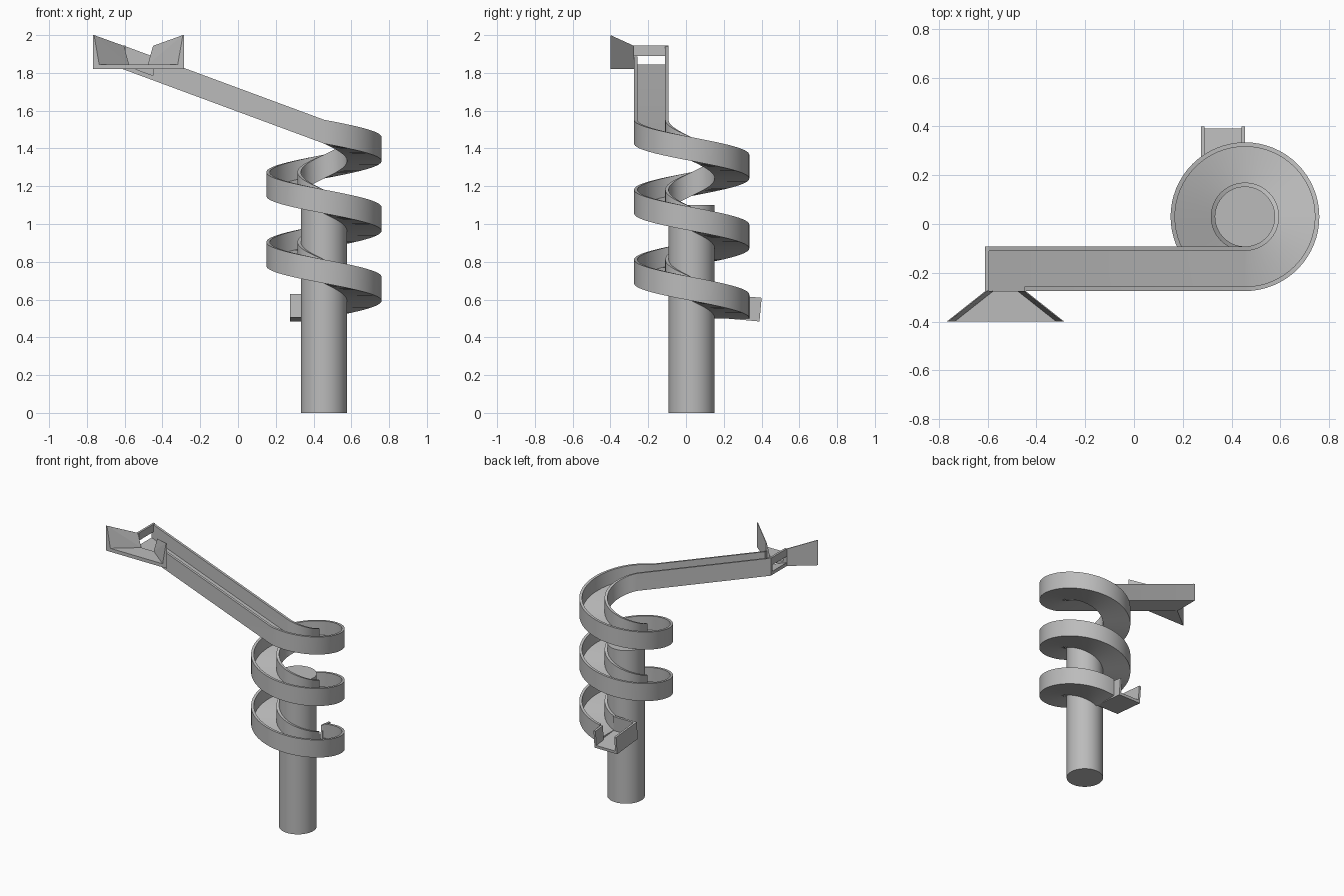
import bpy, bmesh
from math import sin, cos, pi
from mathutils import Matrix, Vector

cube = bpy.data.objects.get("Cube")
if cube:
    bpy.data.objects.remove(cube)

grey = bpy.data.materials.new("plain grey")
grey.use_nodes = True
colour = (0.5, 0.5, 0.5, 1)
grey.diffuse_color = colour
grey.node_tree.nodes["Principled BSDF"].inputs["Base Color"].default_value = colour

CX, CY = 0.455, 0.03            # column axis
R_IN, R_OUT = 0.122, 0.305      # channel edges
HEIGHT, WALL, FLOOR = 0.126, 0.018, 0.025
START_Z, PITCH, TURNS = 1.426, 0.37, 2.5
SLOPE = 0.37
END_X, GATE_X = -0.61, -0.45    # upper end and side opening


def finish(bm, name, smooth=False):
    bmesh.ops.recalc_face_normals(bm, faces=bm.faces)
    mesh = bpy.data.meshes.new(name)
    bm.to_mesh(mesh)
    bm.free()
    mesh.materials.append(grey)
    obj = bpy.data.objects.new(name, mesh)
    bpy.context.collection.objects.link(obj)
    if smooth:
        bpy.ops.object.select_all(action='DESELECT')
        obj.select_set(True)
        bpy.context.view_layer.objects.active = obj
        bpy.ops.object.shade_smooth_by_angle(angle=0.6)
    return obj


def hull(name, points):
    bm = bmesh.new()
    for p in points:
        bm.verts.new(p)
    bmesh.ops.convex_hull(bm, input=bm.verts)
    bmesh.ops.dissolve_limit(bm, angle_limit=0.01, verts=bm.verts, edges=bm.edges)
    return finish(bm, name)


def box(name, x, y, z, matrix=Matrix()):
    return hull(name, [matrix @ Vector((a, b, c)) for a in x for b in y for c in z])


def sweep(name, section, stations):
    """Join copies of a section; a station maps (radius, height) to a point."""
    bm = bmesh.new()
    rings = [[bm.verts.new(place(r, h)) for r, h in section] for place in stations]
    n = len(section)
    for a, b in zip(rings, rings[1:]):
        for i in range(n):
            j = (i + 1) % n
            bm.faces.new((a[i], a[j], b[j], b[i]))
    bm.faces.new(rings[0])
    bm.faces.new(rings[-1])
    return finish(bm, name, True)


def ramp_station(x):
    return lambda r, h: (x, CY - r, START_Z + (CX - x) * SLOPE + h)


def spiral_station(t):
    a = -pi / 2 + t * 2 * pi
    return lambda r, h: (CX + r * cos(a), CY + r * sin(a), START_Z - PITCH * t + h)


# Support column
bm = bmesh.new()
bmesh.ops.create_cone(bm, cap_ends=True, segments=64, radius1=R_IN, radius2=R_IN,
                      depth=1.1, matrix=Matrix.Translation((CX, CY, 0.55)))
finish(bm, "column", True)

# Straight ramp running into the spiral chute
inner, outer = R_IN + WALL, R_OUT - WALL
channel = [(R_IN, 0), (R_OUT, 0), (R_OUT, HEIGHT), (outer, HEIGHT),
           (outer, FLOOR), (inner, FLOOR), (inner, HEIGHT), (R_IN, HEIGHT)]
steps = 160
path = [ramp_station(GATE_X)]
path += [spiral_station(TURNS * i / steps) for i in range(steps + 1)]
sweep("spiral_chute", channel, path)

# Upper end of the ramp, open at the front
open_channel = [(R_IN, 0), (R_OUT, 0), (R_OUT, FLOOR),
                (inner, FLOOR), (inner, HEIGHT), (R_IN, HEIGHT)]
sweep("ramp_head", open_channel, [ramp_station(END_X), ramp_station(GATE_X)])
box("ramp_end_bar", (END_X, END_X + 0.015), (CY - R_OUT, CY - R_IN), (1.89, 1.945))

# Flared inlet hopper
BACK, FRONT, BASE = CY - R_OUT, -0.4, 1.82
MID, HALF_IN, HALF_OUT = -0.527, 0.083, 0.241
hull("hopper_floor", [(MID + s * w, y, z) for s in (-1, 1) for z in (BASE, BASE + FLOOR)
                      for w, y in ((HALF_IN, BACK), (HALF_OUT, FRONT))])
for side, s in (("right", -1), ("left", 1)):
    points = []
    for half, y, top in ((HALF_IN, BACK, 1.943), (HALF_OUT, FRONT, 2.0)):
        points += [(MID + s * half, y, BASE), (MID + s * half, y, top),
                   (MID + s * (half - 0.033), y, BASE + FLOOR),
                   (MID + s * (half - 0.006), y, top)]
    hull("hopper_wall_" + side, points)

# Tilted outlet tray at the foot of the spiral
tilt = Matrix.Translation((0, 0.155, 0.505)) @ Matrix.Rotation(-0.09, 4, 'X')
LEFT, RIGHT, LENGTH = CX, 0.275, 0.235
T = 0.015
box("outlet_floor", (RIGHT, LEFT), (0, LENGTH), (0, 0.02), tilt)
box("outlet_back", (RIGHT, LEFT), (0, T), (0, HEIGHT), tilt)
box("outlet_wall_right", (RIGHT, RIGHT + T), (0, LENGTH), (0, HEIGHT), tilt)
box("outlet_wall_left", (LEFT - T, LEFT), (0.15, LENGTH), (0, HEIGHT), tilt)
